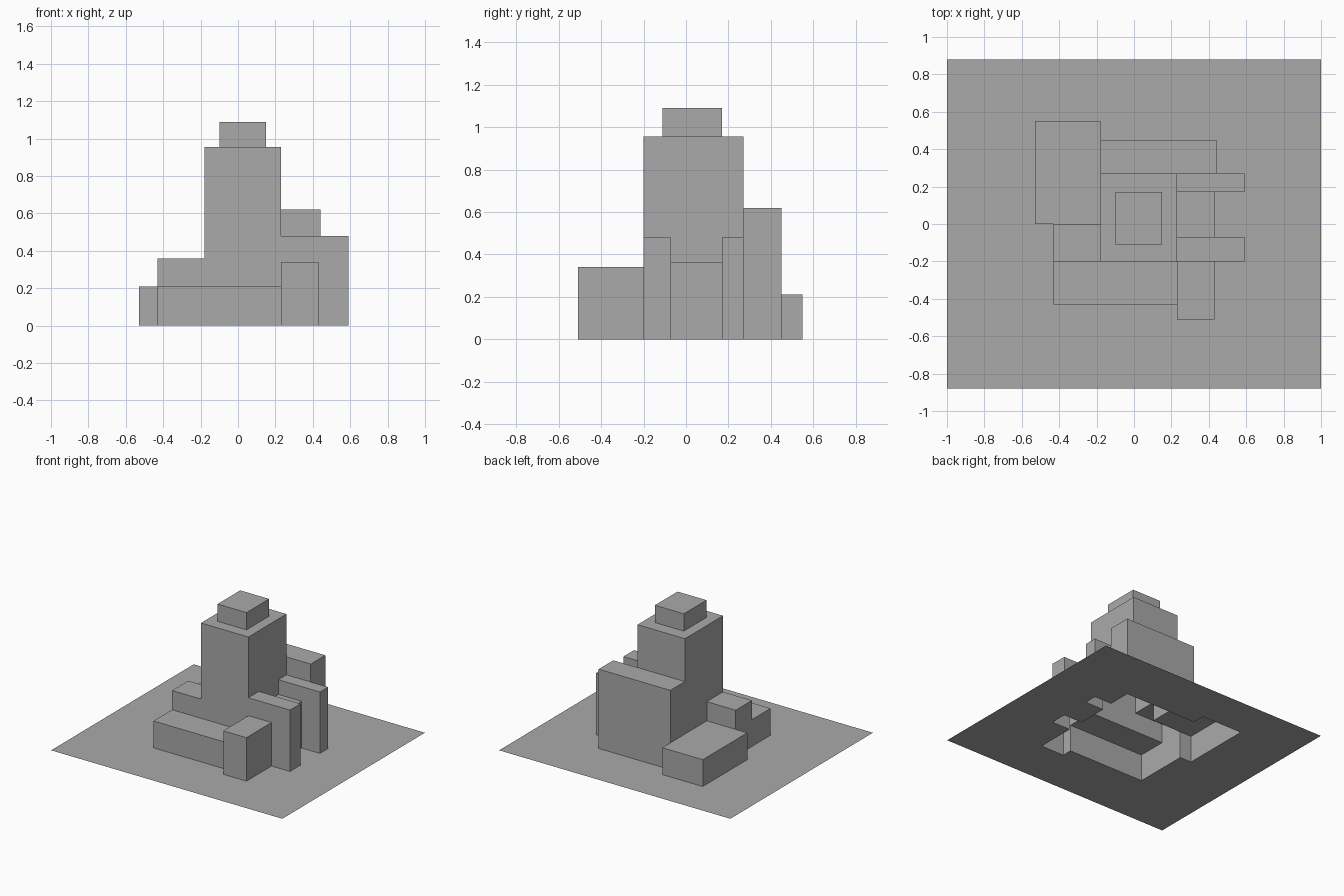
import bpy
import bmesh

cube = bpy.data.objects.get("Cube")
if cube:
    bpy.data.objects.remove(cube, do_unlink=True)

# Single grey finish
grey = bpy.data.materials.new("plain_grey")
grey.use_nodes = True
tone = (0.4, 0.4, 0.4, 1)
grey.diffuse_color = tone
grey.node_tree.nodes["Principled BSDF"].inputs["Base Color"].default_value = tone

# Massing blocks: x0, x1, y0, y1, height
GROUND = "ground_sheet"
blocks = {
    GROUND: (-1, 1, -0.88, 0.88, 0),
    "tower": (-0.18, 0.23, -0.2, 0.27, 0.955),
    "tower_cap": (-0.1, 0.15, -0.11, 0.17, 1.09),
    "back_block": (-0.18, 0.44, 0.27, 0.45, 0.62),
    "back_right_low_block": (-0.53, -0.18, 0, 0.55, 0.21),
    "right_wing": (-0.43, -0.18, -0.2, 0, 0.36),
    "front_low_block": (-0.43, 0.23, -0.43, -0.2, 0.21),
    "front_left_block": (0.23, 0.43, -0.51, -0.2, 0.34),
    "left_front_fin": (0.23, 0.59, -0.2, -0.07, 0.48),
    "left_link": (0.23, 0.43, -0.07, 0.17, 0.365),
    "left_back_fin": (0.23, 0.59, 0.17, 0.27, 0.48),
}
xs = sorted({v for b in blocks.values() for v in b[:2]})
ys = sorted({v for b in blocks.values() for v in b[2:4]})


def owner(i, j):
    """Name of the tallest block over one plan cell, or None outside."""
    if not (0 <= i < len(xs) - 1 and 0 <= j < len(ys) - 1):
        return None
    cx, cy = (xs[i] + xs[i + 1]) / 2, (ys[j] + ys[j + 1]) / 2
    over = [n for n, b in blocks.items() if b[0] < cx < b[1] and b[2] < cy < b[3]]
    return max(over, key=lambda n: blocks[n][4])


def add_face(bm, points):
    bm.faces.new([bm.verts.new(p) for p in points])


# Each block is a hollow shell: its roof plus the walls above lower neighbours
for name in blocks:
    bm = bmesh.new()
    top = blocks[name][4]
    for i in range(len(xs) - 1):
        for j in range(len(ys) - 1):
            if owner(i, j) != name:
                continue
            x0, x1, y0, y1 = xs[i], xs[i + 1], ys[j], ys[j + 1]
            add_face(bm, [(x0, y0, top), (x1, y0, top), (x1, y1, top), (x0, y1, top)])
            sides = (
                (i, j - 1, (x0, y0), (x1, y0)),
                (i + 1, j, (x1, y0), (x1, y1)),
                (i, j + 1, (x1, y1), (x0, y1)),
                (i - 1, j, (x0, y1), (x0, y0)),
            )
            for ni, nj, a, b in sides:
                other = owner(ni, nj)
                low = blocks[other][4] if other else top
                if low < top:
                    add_face(bm, [(*a, low), (*b, low), (*b, top), (*a, top)])
    # Weld the cells and merge flat areas into large faces
    bmesh.ops.remove_doubles(bm, verts=bm.verts, dist=0.0001)
    if name != GROUND:
        bmesh.ops.dissolve_limit(bm, angle_limit=0.01, verts=bm.verts, edges=bm.edges)
    mesh = bpy.data.meshes.new(name)
    bm.to_mesh(mesh)
    bm.free()
    mesh.materials.append(grey)
    bpy.context.collection.objects.link(bpy.data.objects.new(name, mesh))
